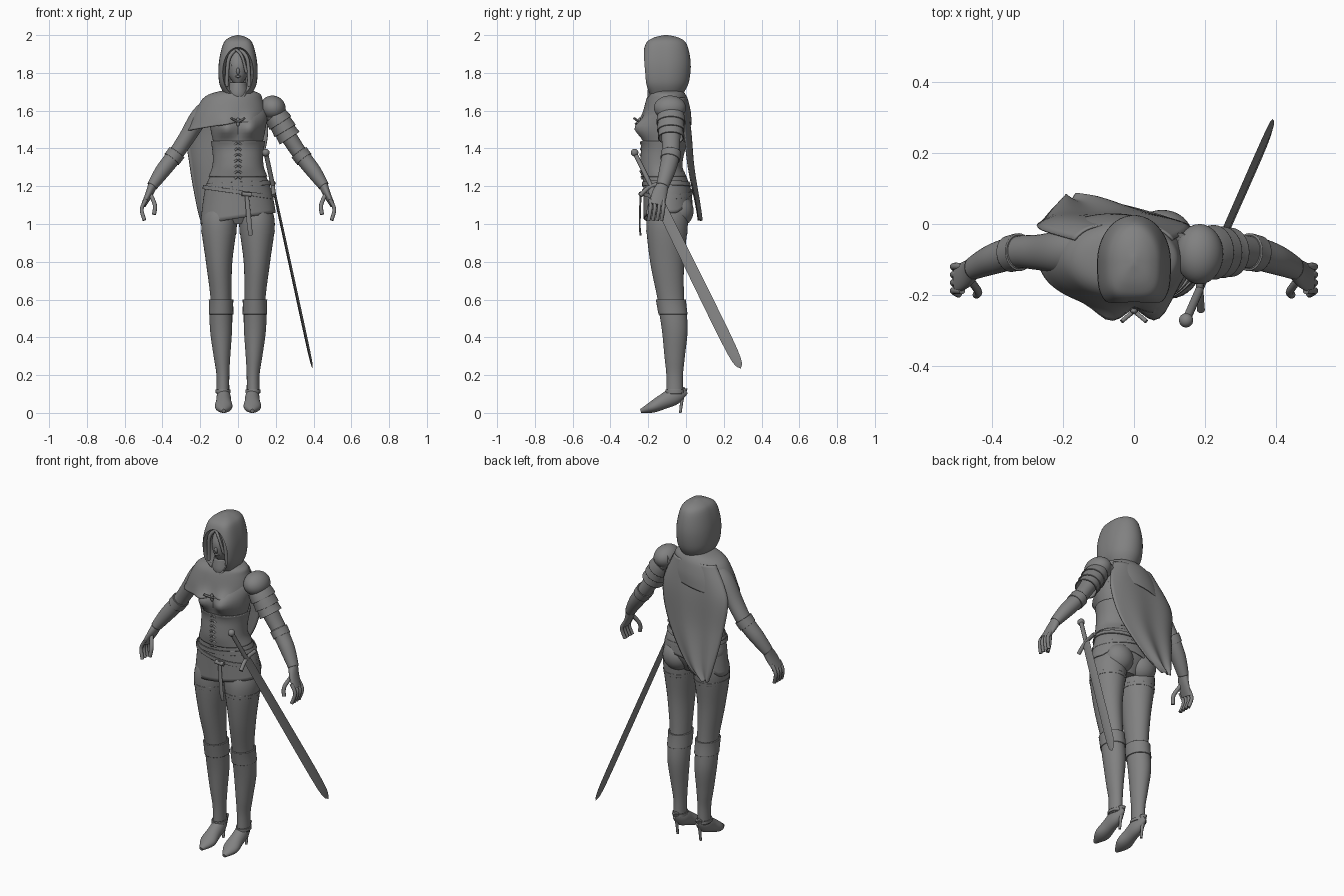
import bpy, bmesh, math
from mathutils import Vector, Matrix

if "Cube" in bpy.data.objects:
    bpy.data.objects.remove(bpy.data.objects["Cube"], do_unlink=True)

grey = bpy.data.materials.new("plain grey")
grey.use_nodes = True
grey.diffuse_color = [.22, .22, .22, 1]
grey.node_tree.nodes["Principled BSDF"].inputs["Base Color"].default_value = grey.diffuse_color
CLOTH = .006
parts = []


def finish(name, bm, shell=False, mirror=False):
    """Turn a bmesh into a named object with optional thickness and mirroring."""
    bmesh.ops.recalc_face_normals(bm, faces=bm.faces)
    mesh = bpy.data.meshes.new(name)
    bm.to_mesh(mesh)
    bm.free()
    mesh.materials.append(grey)
    obj = bpy.data.objects.new(name, mesh)
    bpy.context.scene.collection.objects.link(obj)
    if shell:
        obj.modifiers.new("Thickness", "SOLIDIFY").thickness = CLOTH
    if mirror:
        obj.modifiers.new("Mirror", "MIRROR").use_mirror_merge = False
    parts.append(obj)
    return obj


def sample(rows, position):
    """Catmull-Rom interpolation between rows of numbers."""
    last = len(rows) - 1
    i = min(int(position), last - 1)
    t = position - i
    near = rows[max(i - 1, 0)], rows[i], rows[i + 1], rows[min(i + 2, last)]
    return [b + t / 2 * (c - a + t * (2 * a - 5 * b + 4 * c - d + t * (3 * (b - c) + d - a)))
            for a, b, c, d in zip(*near)]


def spread(rows, start, end, count):
    return [sample(rows, start + (end - start) * k / count) for k in range(count + 1)]


def join_rings(bm, rings, closed=True):
    for upper, lower in zip(rings, rings[1:]):
        for k in range(len(upper) if closed else len(upper) - 1):
            n = (k + 1) % len(upper)
            bm.faces.new((upper[k], upper[n], lower[n], lower[k]))


def loft(name, rows, segments=32, flat=True, front=2, shell=False, mirror=False, shape=None):
    """Skin elliptical rings given as (x, y, z, radius, depth radius)."""
    rows = spread(rows, 0, len(rows) - 1, 5 * (len(rows) - 1))
    bm = bmesh.new()
    rings = []
    for i, (x, y, z, radius, depth) in enumerate(rows):
        across, deep = Vector((1, 0, 0)), Vector((0, 1, 0))
        if not flat:
            before, after = rows[max(i - 1, 0)], rows[min(i + 1, len(rows) - 1)]
            along = (Vector(after[:3]) - Vector(before[:3])).normalized()
            across = (across - along * across.dot(along)).normalized()
            deep = along.cross(across)
        ring = []
        for k in range(segments):
            angle = math.tau * k / segments
            c, s = math.cos(angle), math.sin(angle)
            if s < 0:
                c = math.copysign(abs(c) ** (2 / front), c)
                s = -abs(s) ** (2 / front)
            point = Vector((x, y, z)) + across * c * radius + deep * s * depth
            ring.append(bm.verts.new(shape(point) if shape else point))
        rings.append(ring)
    join_rings(bm, rings)
    if not shell:
        bm.faces.new(rings[0])
        bm.faces.new(rings[-1])
    return finish(name, bm, shell, mirror)


def wrap(name, rows, start, end, grow, flare=0, **options):
    """Fit a thin shell around a stretch of an existing body profile."""
    stretch = spread(rows, start, end, 4)
    layer = [(x, y, z, radius + grow + flare * k / 4, depth + grow + flare * k / 4)
             for k, (x, y, z, radius, depth) in enumerate(stretch)]
    return loft(name, layer, shell=True, **options)


def tube(name, points, radius, **options):
    """Even cord along a path."""
    return loft(name, [(*point, radius, radius) for point in points], segments=12, flat=False, **options)


def ball(name, centre, radii, tilt=0, mirror=False):
    bm = bmesh.new()
    matrix = Matrix.Translation(centre) @ Matrix.Rotation(tilt, 4, "Y") @ Matrix.Diagonal((*radii, 1))
    bmesh.ops.create_uvsphere(bm, u_segments=32, v_segments=20, radius=1, matrix=matrix)
    return finish(name, bm, mirror=mirror)


def clamp(value):
    return min(1, max(0, value))


def bust(point):
    """Push the front of the chest forward in two soft mounds."""
    distance = Vector((abs(point.x) - .065, point.z - 1.51)).length
    push = .06 * clamp(-10 * point.y - 1) * math.exp(-(distance / .053) ** 2)
    return point - Vector((0, push, 0))


def drape(point):
    """Let the mantle sag over the right shoulder."""
    point = bust(point)
    point.z += min(0, point.x) / 6 * clamp(10 * (1.66 - point.z))
    return point


def slant_hem(point):
    """Lift the skirt hem at the left side and at the back."""
    point.z += clamp(6 * (1.2 - point.z)) * (.15 * point.x + .8 * max(0, point.y + .05))
    return point


# Body profiles: the torso has a ring at every tenth of a unit
torso = [(0, y, 1 + i / 10, radius, depth) for i, (y, radius, depth) in enumerate((
    (-.09, .08, .07), (-.09, .18, .12), (-.1, .165, .115), (-.13, .125, .1), (-.12, .125, .105),
    (-.11, .145, .115), (-.1, .15, .1), (-.1, .07, .06), (-.12, .045, .05)))]
leg = [(.09, -.09, 1.1, .08, .1), (.1, -.1, 1, .095, .11), (.1, -.1, .8, .07, .09), (.09, -.08, .6, .055, .07),
       (.09, -.06, .45, .055, .065), (.085, -.06, .3, .04, .05), (.08, -.06, .2, .03, .04), (.08, -.06, .1, .03, .04)]
arm = [(.13, -.08, 1.63, .05, .055), (.2, -.08, 1.57, .05, .06), (.27, -.08, 1.46, .043, .05),
       (.33, -.08, 1.37, .04, .045), (.4, -.1, 1.28, .037, .04), (.455, -.125, 1.2, .025, .03)]
loft("torso", torso, segments=48, shape=bust)
loft("leg", leg, mirror=True)
loft("arm", arm, flat=False, mirror=True)
ball("buttock", (.08, -.035, 1.07), (.085, .075, .085), mirror=True)

# Stockings, boots and heeled shoes
wrap("stocking_band", leg, 1.2, 1.3, .002, mirror=True)
wrap("boot", leg, 3, 7, .004, mirror=True)
wrap("boot_cuff", leg, 3, 3.5, .01, mirror=True)
wrap("ankle_strap", leg, 6.7, 6.9, .01, mirror=True)
loft("shoe", [(.076, y, z, radius, depth) for y, z, radius, depth in (
    (0, .12, .01, .02), (-.06, .09, .035, .045), (-.12, .06, .04, .04), (-.18, .03, .045, .03), (-.24, .01, .01, .01))],
    flat=False, mirror=True)
loft("shoe_heel", [(.076, -.01, .13, .02, .02), (.076, -.02, .08, .01, .01), (.076, -.03, 0, .007, .007)],
     segments=16, mirror=True)

# Gloves and hands
wrap("glove", arm, 2.9, 5, .003, flat=False, mirror=True)
wrap("glove_cuff", arm, 2.9, 3.3, .008, flat=False, mirror=True)
loft("palm", [(.45, -.12, 1.21, .025, .03), (.47, -.14, 1.16, .02, .04), (.5, -.155, 1.1, .013, .04)],
     flat=False, mirror=True)
for i in range(4):
    y = -.12 - i / 44
    tube("finger", [(.485, y, 1.13), (.51, y, 1.08), (.495, y - .01, 1.02)], .01, mirror=True)
tube("thumb", [(.465, -.155, 1.16), (.44, -.19, 1.1), (.445, -.2, 1.05)], .011, mirror=True)

# Head and hair
loft("head", [(0, -.16, 1.735, .015, .02), (0, -.145, 1.79, .05, .06), (0, -.135, 1.86, .057, .07), (0, -.12, 1.95, .03, .03)])
ball("nose", (0, -.203, 1.81), (.01, .013, .02))
ball("lips", (0, -.2, 1.78), (.016, .008, .006))
ball("eye", (.023, -.196, 1.84), (.012, .006, .006), mirror=True)
tube("side_lock", [(.01, -.19, 1.925), (.05, -.2, 1.87), (.06, -.19, 1.73)], .01, mirror=True)
tube("fringe", [(-.02, -.19, 1.93), (.02, -.21, 1.89), (.045, -.2, 1.8)], .008)

# Hood, hollowed out for the face
hood = loft("hood", [(0, -.105, z, radius, depth) for z, radius, depth in (
    (1.69, .075, .09), (1.75, .1, .12), (1.85, .102, .13), (1.95, .08, .11), (1.985, .05, .07), (2, .005, .01))],
    segments=64, front=3.6)
cutter = ball("hood_cutter", (0, -.255, 1.8), (.085, .14, .14))
cutter.hide_render = True
opening = hood.modifiers.new("Face opening", "BOOLEAN")
opening.object = cutter
hollow = bpy.data.meshes.new_from_object(hood.evaluated_get(bpy.context.evaluated_depsgraph_get()))
hood.modifiers.clear()
hood.data = hollow
parts.remove(cutter)
bpy.data.objects.remove(cutter, do_unlink=True)
loft("scarf", [(0, -.125, 1.65, .05, .07), (0, -.13, 1.69, .06, .075), (0, -.135, 1.75, .045, .06)], shell=True)

# Mantle over the shoulders
loft("mantle", [(-.015 * i, -.1, z, radius, depth) for i, (z, radius, depth) in enumerate((
    (1.71, .065, .08), (1.69, .13, .095), (1.66, .16, .11), (1.6, .19, .125), (1.54, .21, .13)))],
    segments=64, shell=True, shape=drape)
tube("collar_cord", [(.055, -.175, 1.715), (.03, -.19, 1.68), (0, -.205, 1.645)], .007, mirror=True)
ball("clasp", (0, -.246, 1.54), (.01, .008, .024))
tube("clasp_wing", [(0, -.246, 1.54), (.035, -.275, 1.56)], .006, mirror=True)

# Long cape, given as (height, right edge, left edge, depth)
cape = [(1.67, -.17, .11, 0), (1.5, -.27, .16, .025), (1.3, -.255, .11, .04), (1.1, -.22, -.03, .07), (1.02, -.2, -.14, .08)]
bm = bmesh.new()
grid = []
for z, right, left, depth in spread(cape, 0, 4, 32):
    line = []
    for k in range(25):
        u = k / 12 - 1
        fold = .012 * math.sin(math.tau * u) * (1.7 - z)
        curl = .05 * u ** 4 * clamp(z - .8)
        line.append(bm.verts.new(((right + left) / 2 + u * (left - right) / 2, depth + fold - curl, z)))
    grid.append(line)
join_rings(bm, grid, closed=False)
finish("cape", bm, shell=True)

# Corset with lacing, and tunic skirt
wrap("corset", torso, 2.5, 4.4, .006, segments=48, shape=bust)
skirt = [(0, -.12, 1.28, .137, .11), (0, -.1, 1.18, .176, .125), (0, -.095, 1.03, .2, .13)]
loft("tunic_skirt", skirt, segments=48, shell=True, shape=slant_hem)
for i in range(7):
    x, y, z, radius, depth = sample(torso, 2.4 + .3 * i)
    edge = y - depth - .008
    tube("lace_buckle", [(-.018, edge, z), (0, edge - .006, z + .01), (.018, edge, z)], .006)

# Belts and hanging strap
wrap("upper_belt", skirt, .65, .85, .006, segments=48, shape=lambda point: point + Vector((0, 0, point.x / 20)))
wrap("lower_belt", skirt, 1, 1.15, .008, segments=48, shape=lambda point: point - Vector((0, 0, point.x / 7)))
loft("belt_strap", [(.045, -.24, 1.17, .01, .005), (.06, -.245, 1, .013, .005), (.067, -.24, .94, .01, .005)],
     segments=12, flat=False)
tube("belt_buckle", [(.02, -.24, 1.16), (.07, -.235, 1.155)], .012)

# Layered shoulder armour
ball("shoulder_plate", (.185, -.085, 1.615), (.068, .085, .064), tilt=.5)
for i in range(3):
    start = .9 + .35 * i
    wrap("arm_plate", arm, start, start + .45, .01, flare=.01, flat=False)

# Sword hanging at the hip
pommel, tip = Vector((.147, -.272, 1.378)), Vector((.395, .29, .235))
edgeward = (tip - pommel).cross(Vector((1, 0, 0))).normalized()


def on_sword(fraction, offset=0):
    return tuple(pommel.lerp(tip, fraction) + edgeward * offset)


loft("sword_blade", [(*on_sword(fraction), width / 4, width) for fraction, width in
                     ((.16, .027), (.5, .03), (.92, .029), (1, .002))], segments=4, flat=False)
tube("sword_grip", [on_sword(0), on_sword(.155)], .012)
ball("sword_pommel", pommel, (.02, .02, .02))
tube("sword_guard", [on_sword(.17, -.075), on_sword(.155), on_sword(.17, .075)], .011)

# Smooth shading with crisp edges
for obj in parts:
    obj.select_set(True)
bpy.context.view_layer.objects.active = parts[0]
bpy.ops.object.shade_smooth_by_angle(angle=math.radians(40))
